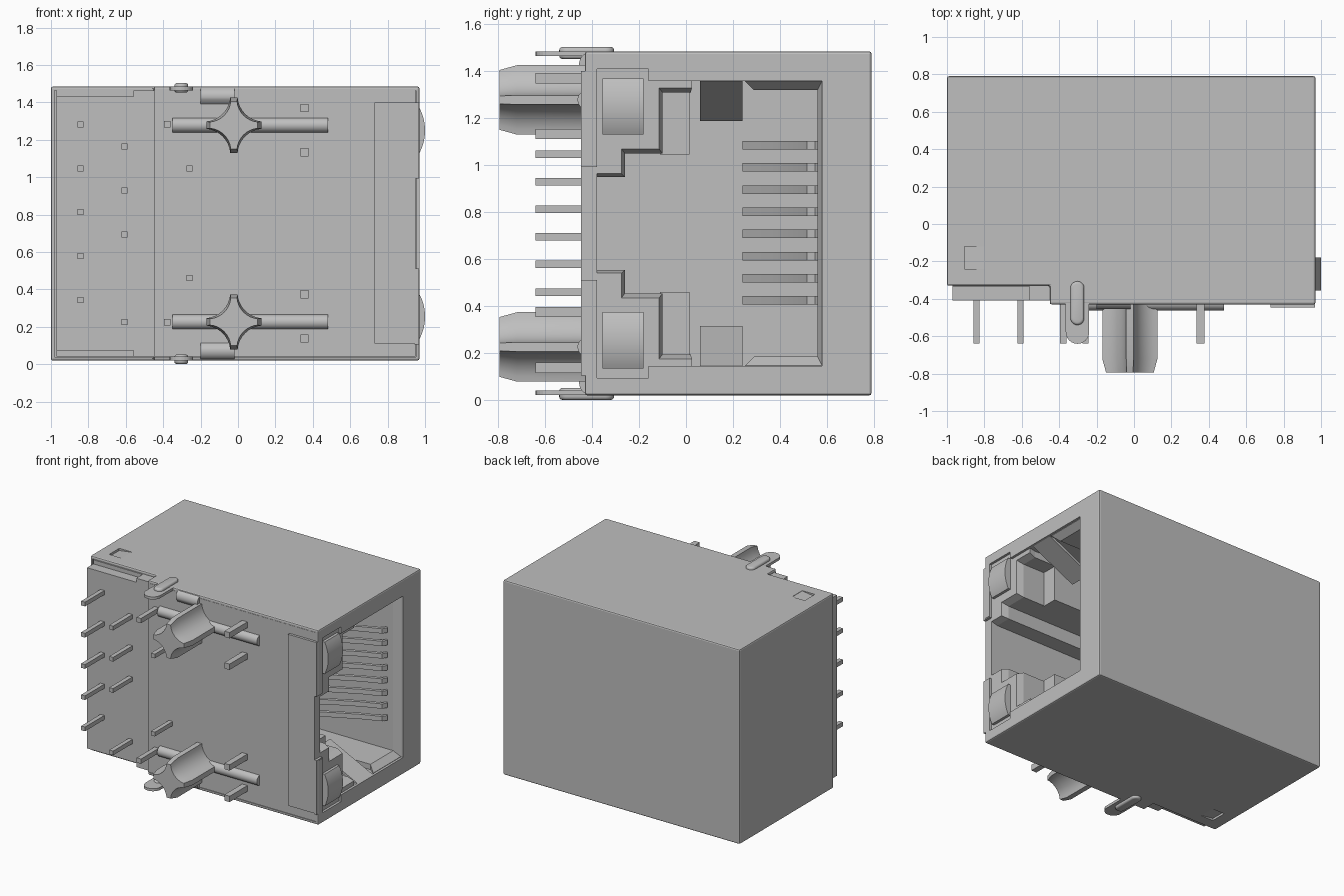
import bpy, bmesh, math
from mathutils import Vector

old = bpy.data.objects.get("Cube")
if old:
    bpy.data.objects.remove(old, do_unlink=True)

MID = 0.7525  # height of the mirror plane

grey = bpy.data.materials.new("light grey")
grey.use_nodes = True
grey.diffuse_color = (0.52, 0.52, 0.52, 1)
for node in grey.node_tree.nodes:
    if node.type == 'BSDF_PRINCIPLED':
        node.inputs["Base Color"].default_value = (0.52, 0.52, 0.52, 1)


def flip(z):
    return 2 * MID - z


def loft(name, axis, rings):
    """Solid through rings of 2D points, each ring at a position along axis."""
    place = {'x': lambda p, a: (a, p[0], p[1]),
             'y': lambda p, a: (p[0], a, p[1]),
             'z': lambda p, a: (p[0], p[1], a)}[axis]
    bm = bmesh.new()
    loops = [[bm.verts.new(place(p, a)) for p in pts] for a, pts in rings]
    n = len(loops[0])
    for lo, hi in zip(loops, loops[1:]):
        for i in range(n):
            j = (i + 1) % n
            bm.faces.new((lo[i], lo[j], hi[j], hi[i]))
    bm.faces.new(loops[0][::-1])
    bm.faces.new(loops[-1])
    bmesh.ops.recalc_face_normals(bm, faces=bm.faces)
    mesh = bpy.data.meshes.new(name)
    bm.to_mesh(mesh)
    bm.free()
    mesh.materials.append(grey)
    obj = bpy.data.objects.new(name, mesh)
    bpy.context.collection.objects.link(obj)
    return obj


def prism(name, axis, a, b, pts):
    return loft(name, axis, [(a, pts), (b, pts)])


def box(name, x0, x1, y0, y1, z0, z1):
    return prism(name, 'z', z0, z1, [(x0, y0), (x1, y0), (x1, y1), (x0, y1)])


def apply(obj, mod):
    bpy.context.view_layer.objects.active = obj
    bpy.ops.object.modifier_apply(modifier=mod.name)


def cut(obj, cutter):
    mod = obj.modifiers.new("cut", 'BOOLEAN')
    mod.operation, mod.solver, mod.object = 'DIFFERENCE', 'EXACT', cutter
    apply(obj, mod)
    bpy.data.objects.remove(cutter, do_unlink=True)


def bevel(obj, width, segments=2):
    mod = obj.modifiers.new("bevel", 'BEVEL')
    mod.width, mod.segments, mod.limit_method = width, segments, 'ANGLE'
    apply(obj, mod)


def smooth(obj, angle=35):
    bpy.ops.object.select_all(action='DESELECT')
    obj.select_set(True)
    bpy.context.view_layer.objects.active = obj
    bpy.ops.object.shade_smooth_by_angle(angle=math.radians(angle))


def arc(cx, cy, r, start, end, n):
    angles = [math.radians(start + (end - start) * i / n) for i in range(n + 1)]
    return [(cx + r * math.cos(t), cy + r * math.sin(t)) for t in angles]


def mirrored(half):
    return half + [(y, flip(z)) for y, z in reversed(half)]


# Metal shell: hollow sleeve with a stepped port window
shell = prism("shell", 'z', 0.02, 1.485,
              [(-1, -.33), (-.45, -.33), (-.45, -.43), (.97, -.43), (.97, .79), (-1, .79)])
bevel(shell, 0.01)
cut(shell, box("inside", -.98, .952, -.6, .77, .04, 1.465))
cut(shell, prism("window", 'x', .9, 1.1, mirrored(
    [(.58, 1.36), (-.16, 1.36), (-.16, 1.41), (-.38, 1.41), (-.38, 1.0), (-.6, 1.0)])))
for s in (1, -1):
    # Lanced notch in each broad side
    notch = [(x, MID + s * dz) for x, dz in
             ((-.905, .716), (-.905, .76), (-.8, .76), (-.8, .73))]
    cut(shell, prism("notch", 'y', -.24, -.12, notch))

# Plastic housing with the plug cavity
housing = prism("housing", 'z', .042, 1.463,
                [(-.97, -.41), (-.45, -.41), (-.45, -.428), (.95, -.428), (.95, .768), (-.97, .768)])
for s in (1, -1):
    z0, z1 = sorted((MID + s * .68, MID + s * .9))
    cut(housing, box("rebate", -1.2, -.56, -.6, -.335, z0, z1))
inner = mirrored([(.56, 1.32), (.29, 1.32), (.29, 1.36), (.02, 1.36), (.02, 1.31),
                  (-.1, 1.31), (-.1, 1.05), (-.26, 1.05), (-.26, .95), (-.38, .95)])
mouth = mirrored([(.58, 1.36), (.25, 1.36), (.25, 1.365), (.025, 1.365), (.025, 1.33),
                  (-.115, 1.33), (-.115, 1.07), (-.275, 1.07), (-.275, .965), (-.38, .965)])
cut(housing, loft("cavity", 'x', [(-.2, inner), (.9, inner), (.952, mouth), (1.1, mouth)]))
lip = box("housing_lip", .73, .95, -.447, -.4, .11, 1.4)
for s in (1, -1):
    z0, z1 = sorted((MID + s * .24, MID + s * .648))
    box("lip_end", .945, .968, -.447, -.38, z0, z1)

# Spring contacts in the port
for i in range(8):
    z = .425 + i * .0943
    path = [(.86, .55), (.84, .515), (.7, .46), (.5, .36), (.3, .24)]
    strip = path + [(x - .012, y + .022) for x, y in reversed(path)]
    smooth(prism("port_contact", 'z', z - .018, z + .018, strip))

# Parts repeated on both sides of the mirror plane
for s in (1, -1):
    def span(a, b):
        return sorted((MID + s * a, MID + s * b))

    # Latch catch and shield spring inside the port
    box("latch_catch", -.2, .72, -.11, .015, *span(.293, .6))
    spring = [(x, MID + s * dz) for x, dz in
              ((.955, .61), (.6, .437), (.59, .45), (.93, .62), (.955, .63))]
    prism("shield_spring", 'y', .06, .24, spring)

    # Indicator lens
    zc = MID + s * .4975
    lens = [(.88, zc - .12)] + arc(.745, zc, .255, -28, 28, 16) + [(.88, zc + .12)]
    smooth(prism("indicator_lens", 'y', -.355, -.18, lens))

    # Four-pointed locating peg with concave flanks
    zp = MID + s * .526
    star = []
    for q in range(4):
        t = math.radians(90 * q)
        for u, v in arc(.16, .16, .141, 265, 185, 8):
            star.append((-.022 + u * math.cos(t) - v * math.sin(t),
                         zp + u * math.sin(t) + v * math.cos(t)))
    tip = [(-.022 + (x + .022) * .86, zp + (z - zp) * .86) for x, z in star]
    smooth(loft("locating_peg", 'y', [(-.42, star), (-.72, star), (-.795, tip)]))

    # Half-round standoff rib
    rib = arc(-.422, zp, .04, 90, 270, 12)
    smooth(prism("standoff_rib", 'x', -.35, .48, rib))

    # Shield ground tab with its pressed bead
    tab = [(-.24, -.4), (-.365, -.4)] + arc(-.3025, -.578, .0625, 180, 360, 12)
    prism("ground_tab", 'z', *span(.712, .7315), tab)
    capsule = arc(-.303, -.343, .037, 0, 180, 10) + arc(-.303, -.503, .037, 180, 360, 10)
    bead = prism("ground_bead", 'z', *span(.70, .7515), capsule)
    bevel(bead, .014, 3)
    smooth(bead, 50)

    # Curled clip at the shell edge
    curl = [(-.4, MID + s * .64), (-.43, MID + s * .64)]
    curl += [(y, MID + s * dz) for y, dz in arc(-.405, .68, .05, 200, 90, 8)]
    smooth(prism("edge_clip", 'x', -.2, -.02, curl))

# Solder pins: column position, half width, heights
columns = [(-.842, .016, (1.283, 1.048, .813, .578, .343)),
           (-.608, .016, (1.165, .93, .695, .225)),
           (-.378, .018, (1.283, .225)),
           (-.26, .016, (1.048, .46)),
           (.356, .022, (1.37, 1.133, .375, .138))]
for x, h, heights in columns:
    for z in heights:
        box("solder_pin", x - h, x + h, -.64, -.39, z - h, z + h)
